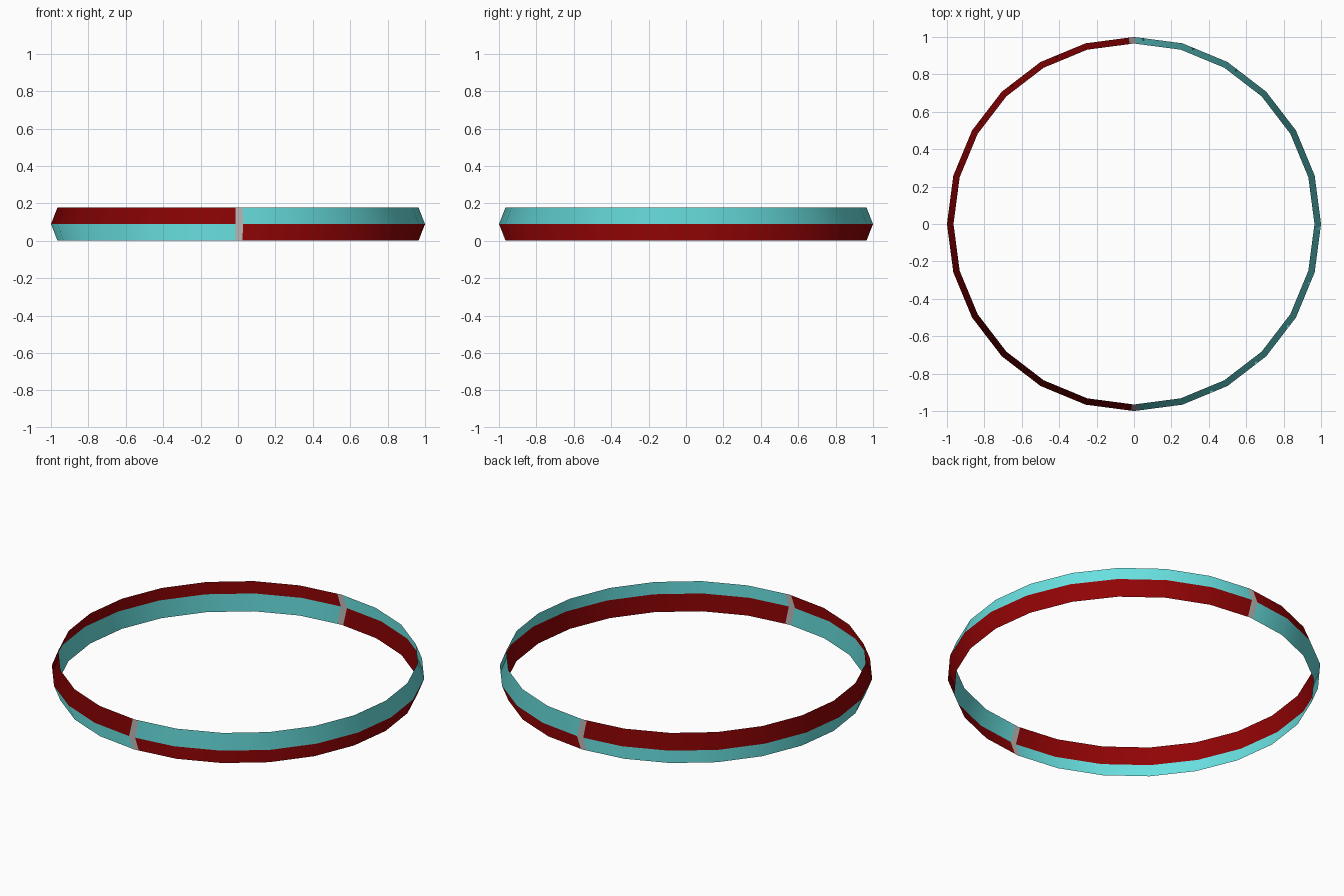
import bpy, math
from mathutils import Vector

if "Cube" in bpy.data.objects:
    bpy.data.objects.remove(bpy.data.objects["Cube"])

def material(name, rgb):
    m = bpy.data.materials.new(name)
    m.diffuse_color = (*rgb, 1)
    m.use_nodes = True
    m.node_tree.nodes["Principled BSDF"].inputs["Base Color"].default_value = m.diffuse_color
    return m

RED, CYAN, GREY = range(3)
mats = [material("dark_red", (0.28, 0.001, 0.0015)),
        material("turquoise", (0.14, 0.74, 0.74)),
        material("seam_grey", (0.50, 0.47, 0.47))]

SIDES, SUB = 24, 20                   # ring facets, strips per facet
COLS = SIDES * SUB
R_MID, R_RIM, HEIGHT = 1.0, 0.965, 0.178

# V-shaped profile: bottom rim, crease, top rim
profile = [(R_RIM, 0), (R_MID, HEIGHT / 2), (R_RIM, HEIGHT)]

def corner(k):
    a = 2 * math.pi * k / SIDES
    return Vector((math.cos(a), math.sin(a), 0))

# Ring surface, each facet kept flat
verts, faces, index = [], [], []
n = len(profile)
for c in range(COLS):
    k = c // SUB
    d = corner(k).lerp(corner(k + 1), (c % SUB) / SUB)
    verts += [(d.x * r, d.y * r, z) for r, z in profile]

for c in range(COLS):
    right = not COLS // 4 <= c < 3 * COLS // 4      # x > 0 half
    seam = (c + 1 - COLS // 4) % (COLS // 2) < 3    # front and back seams
    for r in range(n - 1):
        a, b = c * n + r, ((c + 1) % COLS) * n + r
        faces.append((a, b, b + 1, a + 1))
        # colours swap at the seams and the crease
        index.append(GREY if seam else CYAN if right == (r == 1) else RED)

mesh = bpy.data.meshes.new("ring_band")
mesh.from_pydata(verts, [], faces)
for m in mats:
    mesh.materials.append(m)
for p, i in zip(mesh.polygons, index):
    p.material_index = i
    p.use_smooth = True

# Smooth shading round the ring and over the crease
mesh.normals_split_custom_set_from_vertices(
    [tuple(Vector((v.co.x, v.co.y, 0)).normalized()) for v in mesh.vertices])

ring = bpy.data.objects.new("ring_band", mesh)
bpy.context.collection.objects.link(ring)
